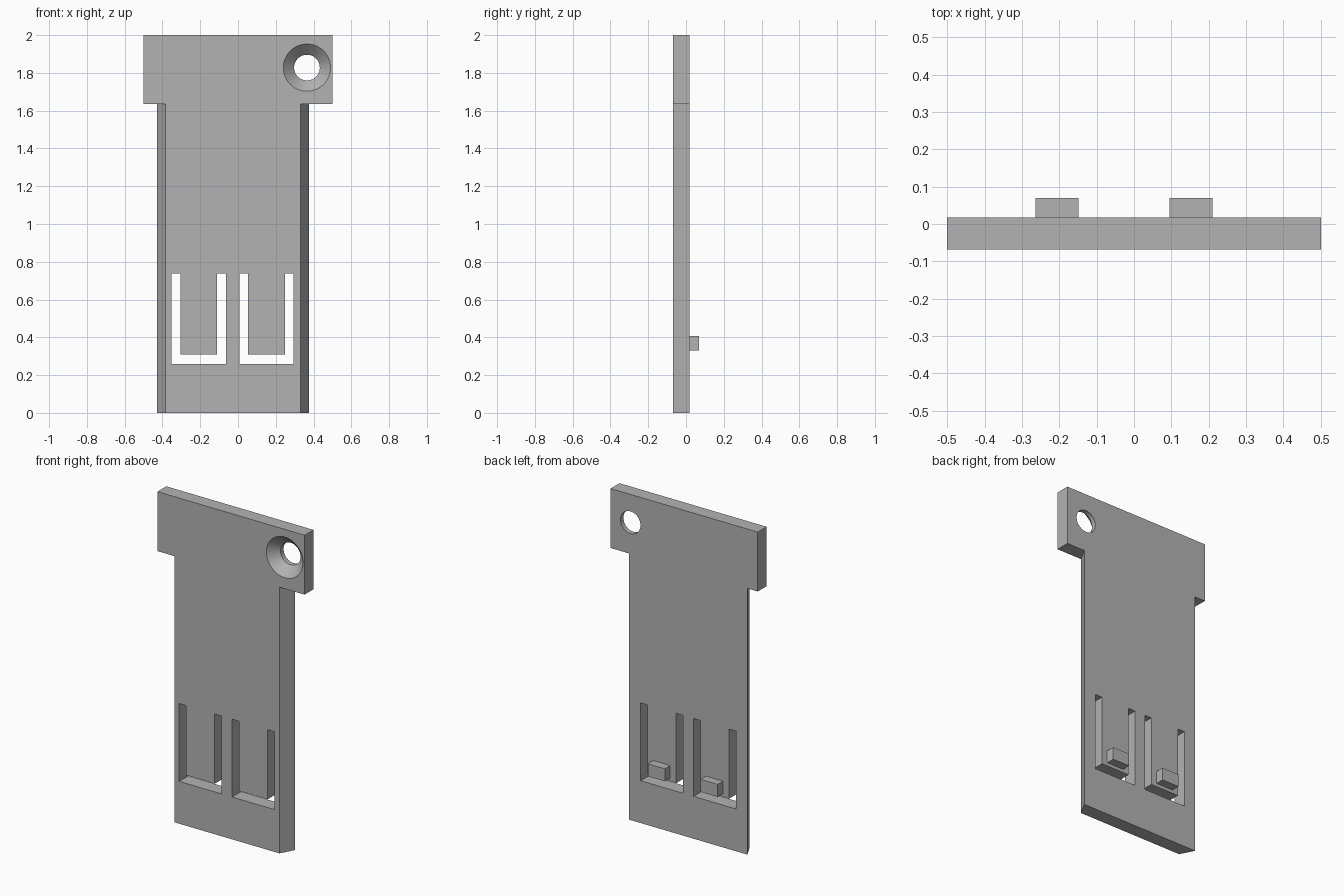
import bpy, bmesh, math

cube = bpy.data.objects.get("Cube")
if cube:
    bpy.data.objects.remove(cube, do_unlink=True)

FRONT, BACK = -0.068, 0.018

grey = bpy.data.materials.new("plain grey")
grey.use_nodes = True
colour = (0.45, 0.45, 0.45, 1)
grey.diffuse_color = colour
grey.node_tree.nodes["Principled BSDF"].inputs["Base Color"].default_value = colour


def prism(name, front, back, y0, y1):
    """Solid between two matching (x, z) outlines at depths y0 and y1."""
    bm = bmesh.new()
    a = [bm.verts.new((x, y0, z)) for x, z in front]
    b = [bm.verts.new((x, y1, z)) for x, z in back]
    bm.faces.new(a)
    bm.faces.new(b[::-1])
    for i in range(len(a)):
        j = (i + 1) % len(a)
        bm.faces.new((a[j], a[i], b[i], b[j]))
    bmesh.ops.recalc_face_normals(bm, faces=bm.faces)
    mesh = bpy.data.meshes.new(name)
    bm.to_mesh(mesh)
    bm.free()
    obj = bpy.data.objects.new(name, mesh)
    mesh.materials.append(grey)
    bpy.context.collection.objects.link(obj)
    return obj


def rect(x0, x1, z0, z1):
    return [(x0, z0), (x1, z0), (x1, z1), (x0, z1)]


def circle(cx, cz, r, n=64):
    return [(cx + r * math.cos(math.tau * i / n), cz + r * math.sin(math.tau * i / n))
            for i in range(n)]


def tee(left, right):
    """T outline: wide head on a narrower shaft."""
    neck = 1.635
    return [(left, 0), (right, 0), (right, neck), (0.5, neck),
            (0.5, 2), (-0.5, 2), (-0.5, neck), (left, neck)]


def cut(target, cutter):
    cutter.hide_render = True
    mod = target.modifiers.new("cut", 'BOOLEAN')
    mod.operation, mod.solver, mod.object = 'DIFFERENCE', 'EXACT', cutter
    bpy.context.view_layer.objects.active = target
    bpy.ops.object.modifier_apply(modifier=mod.name)
    bpy.data.objects.remove(cutter, do_unlink=True)


# Plate with slanted shaft edges, narrower at the front
plate = prism("plate", tee(-0.385, 0.33), tee(-0.43, 0.375), FRONT, BACK)

# Countersunk screw hole
hx, hz, hole_r = 0.365, 1.828, 0.068
cut(plate, prism("hole_cutter", circle(hx, hz, hole_r), circle(hx, hz, hole_r),
                 FRONT - 0.05, BACK + 0.05))
cut(plate, prism("countersink_cutter", circle(hx, hz, 0.135), circle(hx, hz, hole_r),
                 FRONT - 0.01, FRONT + 0.057))

# U-shaped slots leave two spring tongues, each with a lug on the back
for side, cx in (("right", -0.208), ("left", 0.151)):
    o, i, low, gap, top = 0.144, 0.097, 0.26, 0.31, 0.738
    u = [(cx - o, low), (cx + o, low), (cx + o, top), (cx + i, top),
         (cx + i, gap), (cx - i, gap), (cx - i, top), (cx - o, top)]
    cut(plate, prism("slot_cutter", u, u, FRONT - 0.05, BACK + 0.05))
    lug = rect(cx - 0.056, cx + 0.059, 0.33, 0.407)
    prism(side + "_lug", lug, lug, BACK, 0.07)

# Smooth hole walls, sharp edges elsewhere
bpy.ops.object.select_all(action='DESELECT')
plate.select_set(True)
bpy.context.view_layer.objects.active = plate
bpy.ops.object.shade_smooth_by_angle(angle=math.radians(30))
